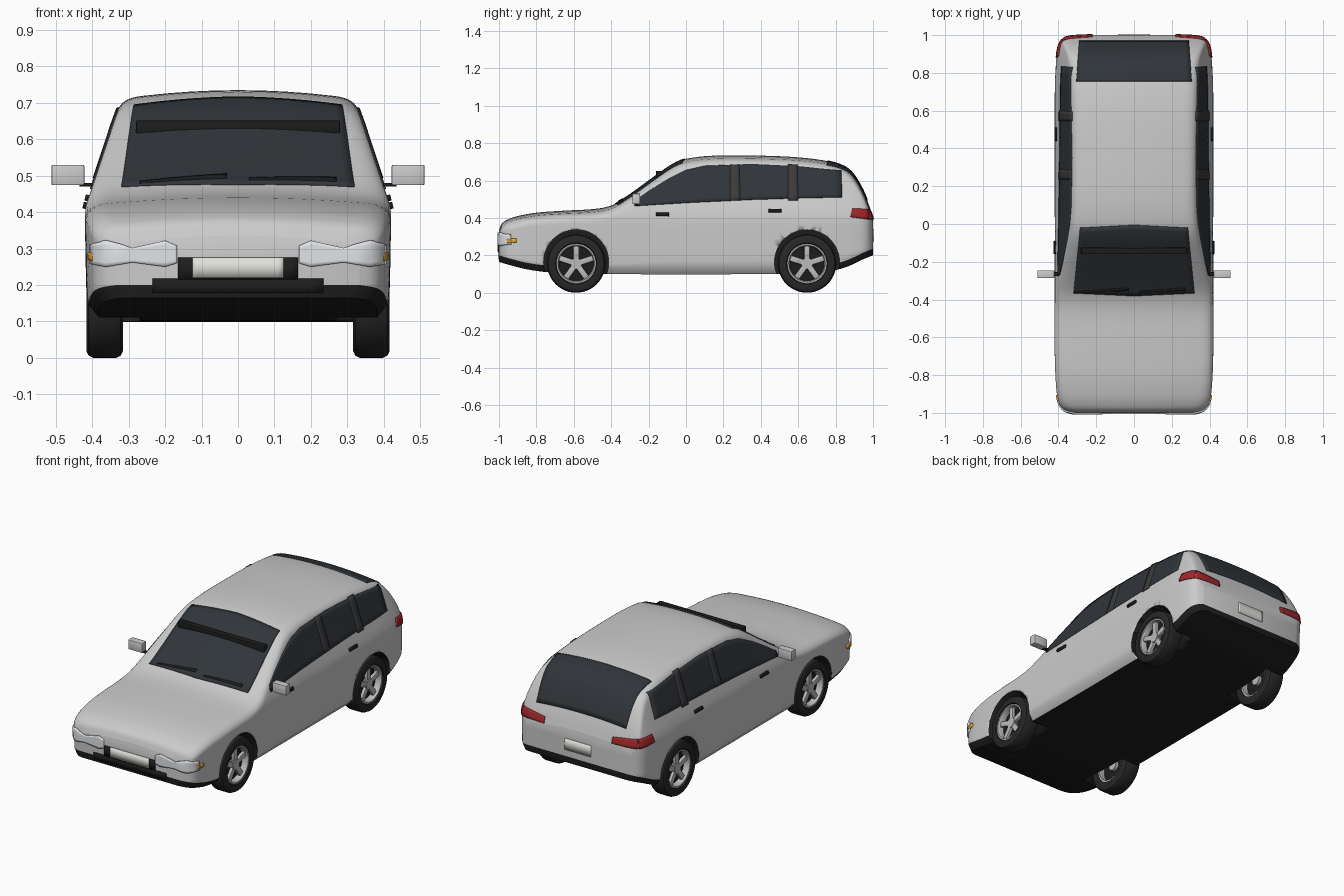
import bpy, bmesh, math
from mathutils import Vector, Matrix
from mathutils.bvhtree import BVHTree

if "Cube" in bpy.data.objects:
    bpy.data.objects.remove(bpy.data.objects["Cube"])


def mat(name, *rgb):
    m = bpy.data.materials.new(name)
    m.diffuse_color = (*rgb, 1)
    m.use_nodes = True
    m.node_tree.nodes["Principled BSDF"].inputs["Base Color"].default_value = m.diffuse_color
    return m


PAINT = mat("paint", .62, .62, .62)
BLACK = mat("black_trim", .012, .012, .012)
GLASS = mat("dark_glass", .03, .036, .042)
PILLAR = mat("pillar", .045, .042, .042)
RUBBER = mat("rubber", .02, .02, .02)
ALLOY = mat("alloy", .5, .5, .5)
LAMP = mat("lamp", .75, .77, .8)
RED = mat("red_lamp", .35, .02, .025)
AMBER = mat("amber_lamp", .8, .4, .03)
PLATE = mat("plate", .75, .75, .7)


def finish(name, bm, *mats, angle=35):
    me = bpy.data.meshes.new(name)
    bm.to_mesh(me)
    bm.free()
    ob = bpy.data.objects.new(name, me)
    bpy.context.collection.objects.link(ob)
    for m in mats:
        me.materials.append(m)
    bpy.context.view_layer.objects.active = ob
    bpy.ops.object.select_all(action='DESELECT')
    ob.select_set(True)
    bpy.ops.object.shade_smooth_by_angle(angle=math.radians(angle))
    return ob


def curve(table, x):
    """Smooth interpolation through (x, value) pairs."""
    n = len(table)
    slope = lambda a, b: (table[b][1] - table[a][1]) / (table[b][0] - table[a][0])
    i = max([0] + [k for k in range(n - 1) if table[k][0] <= x])
    (x0, v0), (x1, v1) = table[i], table[i + 1]
    h, t = x1 - x0, min(1, max(0, (x - x0) / (x1 - x0)))
    m0, m1 = slope(max(i - 1, 0), i + 1), slope(i, min(i + 2, n - 1))
    return ((2*t**3 - 3*t*t + 1)*v0 + (t**3 - 2*t*t + t)*h*m0
            + (3*t*t - 2*t**3)*v1 + (t**3 - t*t)*h*m1)


# Body profile curves
TOP = [(-1, .335), (-.985, .37), (-.95, .393), (-.9, .41), (-.8, .428), (-.65, .439), (-.5, .447),
       (-.42, .46), (-.35, .49), (-.15, .632), (-.07, .687), (0, .716), (.15, .733), (.4, .733),
       (.6, .724), (.75, .705), (.84, .678), (.89, .64), (.94, .56), (.98, .465), (1, .40)]
BOTTOM = [(-1, .165), (-.95, .15), (-.85, .125), (-.72, .108), (-.5, .1), (.55, .1),
          (.72, .106), (.85, .135), (.95, .18), (1, .2)]
PLAN = [(0, 1), (.7, 1), (.85, .985), (.92, .965), (.96, .935), (.985, .88), (1, .80)]
SIDE = [(.09, .395), (.14, .412), (.3, .418), (.41, .418), (.455, .405), (.5, .39),
        (.6, .357), (.68, .33), (.75, .30)]


def section(y):
    zt, zb, f = curve(TOP, y), curve(BOTTOM, y), curve(PLAN, abs(y))
    sx = lambda z: curve(SIDE, z) * f
    xb, zs = sx(zb), zt - .055
    pts = [(0, zb), (.6 * xb, zb), (.95 * xb, zb)]
    z0 = zb + .035
    pts += [(sx(z0 + (zs - z0) * i / 14), z0 + (zs - z0) * i / 14) for i in range(15)]
    a, e = Vector((sx(zs), zs)), Vector((sx(zs) - .075, zt - .015))
    c = Vector((sx(zs) - .012, zt - .019))
    for i in range(1, 7):
        t = i / 6
        pts.append(tuple(a*(1-t)**2 + c*2*t*(1-t) + e*t*t))
    pts += [(e.x * k, zt - .015 * k * k) for k in (.75, .5, .25, 0)]
    return pts


# Body shell lofted from sections
bm = bmesh.new()
rings, N = [], 96
for k in range(N + 1):
    y = math.sin((2 * k / N - 1) * math.pi / 2)
    half = section(y)
    loop = half + [(-x, z) for x, z in half[-2:0:-1]]
    rings.append([bm.verts.new((x, y, z)) for x, z in loop])
L, H = len(rings[0]), len(half)
for a, b in zip(rings, rings[1:]):
    for i in range(L):
        j = (i + 1) % L
        f = bm.faces.new((a[i], a[j], b[j], b[i]))
        low = min(i, L - 1 - i)
        f.material_index = int(low < 2 or (low < 3 and abs(a[0].co.y) > .76))
for r in (rings[0], rings[-1]):
    for i in range(H - 1):
        q = [r[i], r[i + 1], r[(L - i - 1) % L], r[(L - i) % L]]
        f = bm.faces.new(list(dict.fromkeys(q)))
        f.material_index = int(i < 3)
bmesh.ops.recalc_face_normals(bm, faces=bm.faces)
SHELL = BVHTree.FromBMesh(bm)
body = finish("body", bm, PAINT, BLACK, angle=45)


def cylinder(name, r, x0, x1, y, z, m, seg=48):
    bm = bmesh.new()
    M = Matrix.Translation(((x0 + x1) / 2, y, z)) @ Matrix.Rotation(math.pi / 2, 4, 'Y')
    bmesh.ops.create_cone(bm, cap_ends=True, segments=seg, radius1=r, radius2=r,
                          depth=abs(x1 - x0), matrix=M)
    for f in bm.faces:
        f.material_index = len(m) - 1
    return finish(name, bm, *m)


# Wheel arches cut out of the body
AXLES = (-.587, .647)
for y in AXLES:
    for s in (1, -1):
        cut = cylinder("arch_cutter", .174, s * .27, s * .5, y, .163, (PAINT, BLACK))
        cut.hide_render = True
        cut.hide_set(True)
        mod = body.modifiers.new("arch", 'BOOLEAN')
        mod.object, mod.operation, mod.solver = cut, 'DIFFERENCE', 'EXACT'


def panel(name, low, high, ray, m, nu=24, nv=8, lift=.004):
    """Grid between two polylines, projected on to the body along a ray."""
    ray = Vector(ray).normalized()

    def at(line, u):
        u *= len(line) - 1
        i = min(int(u), len(line) - 2)
        return Vector(line[i]).lerp(Vector(line[i + 1]), u - i)
    bm = bmesh.new()
    grid = []
    for i in range(nu + 1):
        row = []
        for j in range(nv + 1):
            p = at(low, i / nu).lerp(at(high, i / nu), j / nv)
            co, no, *_ = SHELL.ray_cast(p - ray, ray)
            if co is None:
                co, no, *_ = SHELL.find_nearest(p)
            row.append(bm.verts.new(co + no * lift))
        grid.append(row)
    for a, b in zip(grid, grid[1:]):
        for j in range(nv):
            bm.faces.new((a[j], b[j], b[j + 1], a[j + 1]))
    bm.normal_update()
    if sum(f.normal.dot(ray) for f in bm.faces) > 0:
        bmesh.ops.reverse_faces(bm, faces=bm.faces)
    ob = finish(name, bm, m)
    mod = ob.modifiers.new("thickness", 'SOLIDIFY')
    mod.thickness, mod.offset = lift + .003, -1
    return ob


def box(name, lo, hi, m, bevel=.004):
    bm = bmesh.new()
    lo, hi = Vector(lo), Vector(hi)
    bmesh.ops.create_cube(bm, size=1, matrix=Matrix.Translation((lo + hi) / 2)
                          @ Matrix.Diagonal((*(hi - lo), 1)))
    bmesh.ops.bevel(bm, geom=bm.edges[:], offset=bevel, segments=2, affect='EDGES', profile=.5)
    return finish(name, bm, m)


# Windscreen, rear window and front / rear trim
def front(pts, y=-1): return [(x, y, z) for x, z in pts]
def rect(name, w, z0, z1, y, m, lift):
    panel(name, front([(-w, z0), (w, z0)], y), front([(-w, z1), (w, z1)], y), (0, -y, 0), m, 16, 2, lift)

panel("windscreen", [(-.32, -.365, .8), (0, -.38, .8), (.32, -.365, .8)],
      [(-.285, -.02, .8), (0, -.005, .8), (.285, -.02, .8)], (0, 0, -1), GLASS, 24, 16)
panel("rear_window", [(-.29, .968, .8), (.29, .968, .8)],
      [(-.305, .755, .8), (.305, .755, .8)], (0, 0, -1), GLASS, 24, 20)
rect("grille", .165, .215, .275, -1, BLACK, .004)
rect("lower_grille", .235, .178, .218, -1, BLACK, .003)
rect("front_plate", .125, .22, .276, -1, PLATE, .007)
rect("rear_plate", .085, .275, .34, 1, PLATE, .005)
box("windscreen_bar", (-.28, -.16, .615), (.28, -.125, .652), BLACK)
for x in (-.27, .03):
    panel("wiper", [(x, -.36, .8), (x + .24, -.35, .8)],
          [(x, -.352, .8), (x + .24, -.335, .8)], (0, 0, -1), BLACK, 12, 1, .008)

for s in (1, -1):
    side = lambda pts: [(s * .5, y, z) for y, z in pts]
    # Side glass with pillars and door handles
    panel("side_window",
          side([(-.275, .463), (-.2, .468), (-.1, .474), (0, .48), (.1, .485), (.35, .497), (.6, .505), (.835, .51)]),
          side([(-.27, .495), (-.19, .55), (-.09, .61), (0, .655), (.1, .677), (.35, .687), (.6, .675), (.83, .652)]),
          (-s, 0, 0), GLASS, 42, 8)
    for y in (.235, .545):
        panel("window_pillar", side([(y, .492), (y + .055, .494)]), side([(y, .684), (y + .05, .682)]),
              (-s, 0, 0), PILLAR, 3, 8, .006)
    for y, z in ((-.16, .41), (.44, .43)):
        panel("door_handle", side([(y, z), (y + .07, z)]), side([(y, z + .016), (y + .07, z + .016)]),
              (-s, 0, 0), BLACK, 4, 2, .009)
    # Lamps
    panel("headlight",
          front([(s*.168, .26), (s*.2, .25), (s*.29, .262), (s*.36, .25), (s*.4, .258)]),
          front([(s*.168, .308), (s*.2, .322), (s*.29, .302), (s*.36, .322), (s*.4, .312)]),
          (0, 1, 0), LAMP, 24, 6, .008)
    panel("indicator", side([(-.955, .266), (-.905, .27)]), side([(-.955, .288), (-.905, .29)]),
          (-s, 0, 0), AMBER, 6, 3, .008)
    panel("tail_light_side", side([(.88, .405), (.975, .392)]), side([(.89, .45), (.975, .445)]),
          (-s, 0, 0), RED, 8, 4, .006)
    panel("tail_light_rear", front([(s*.22, .39), (s*.375, .392)], 1), front([(s*.22, .425), (s*.375, .445)], 1),
          (0, -1, 0), RED, 12, 4, .006)
    # Door mirror
    xs = sorted((s * .422, s * .512))
    box("door_mirror", (xs[0], -.287, .474), (xs[1], -.245, .53), PAINT)
    xs = sorted((s * .385, s * .435))
    box("mirror_arm", (xs[0], -.275, .47), (xs[1], -.255, .48), BLACK, .002)


def lathe(name, prof, m, seg=48):
    """Closed (x, radius) profile turned about the x axis."""
    bm = bmesh.new()
    rs = [[bm.verts.new((x, r * math.cos(a), r * math.sin(a))) for x, r in prof]
          for a in (2 * math.pi * k / seg for k in range(seg))]
    for k in range(seg):
        a, b = rs[k], rs[(k + 1) % seg]
        for i in range(len(prof)):
            j = (i + 1) % len(prof)
            bm.faces.new((a[i], a[j], b[j], b[i]))
    bmesh.ops.recalc_face_normals(bm, faces=bm.faces)
    return finish(name, bm, m)


# Wheel parts, built once about the origin (outside face towards +x)
parts = [lathe("tyre", [(-.05, .105), (-.05, .138), (-.044, .15), (-.032, .156), (.032, .156),
                        (.044, .15), (.05, .138), (.05, .11), (.04, .105)], RUBBER),
         lathe("rim", [(-.045, .106), (.044, .106), (.044, .098), (.03, .092), (-.045, .094)], ALLOY),
         cylinder("wheel_disc", .096, -.01, .008, 0, 0, (BLACK,)),
         cylinder("hub", .03, -.03, .035, 0, 0, (ALLOY,), 24)]
for k in range(5):
    sp = box("spoke", (.012, -.016, .02), (.032, .016, .098), ALLOY, .005)
    sp.data.transform(Matrix.Rotation(2 * math.pi * k / 5, 4, 'X'))
    parts.append(sp)
places = [Matrix.Translation((s * .366, y, .156)) @ Matrix.Rotation(0 if s > 0 else math.pi, 4, 'Z')
          for y in AXLES for s in (1, -1)]
for p in parts:
    for M in places[1:]:
        c = p.copy()
        bpy.context.collection.objects.link(c)
        c.matrix_world = M
    p.matrix_world = places[0]
